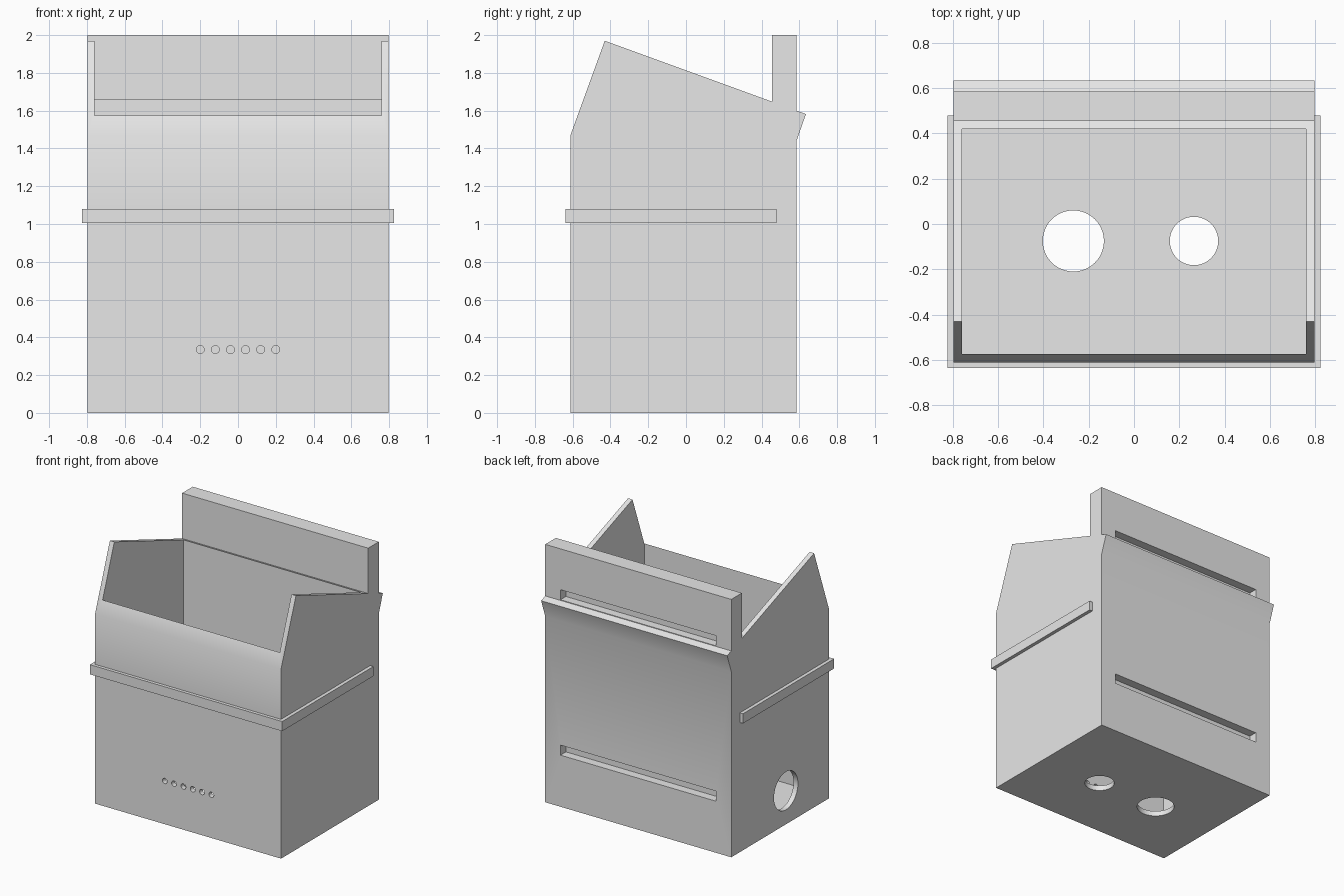
import bpy
import bmesh
from math import radians
from mathutils import Matrix, Vector

cube = bpy.data.objects.get("Cube")
if cube:
    bpy.data.objects.remove(cube, do_unlink=True)

grey = bpy.data.materials.new("plain grey")
grey.use_nodes = True
grey.diffuse_color = (0.8, 0.8, 0.8, 1)
grey.node_tree.nodes["Principled BSDF"].inputs["Base Color"].default_value = (0.8, 0.8, 0.8, 1)


def add_object(name, bm):
    bmesh.ops.recalc_face_normals(bm, faces=bm.faces)
    mesh = bpy.data.meshes.new(name)
    bm.to_mesh(mesh)
    bm.free()
    mesh.materials.append(grey)
    obj = bpy.data.objects.new(name, mesh)
    bpy.context.collection.objects.link(obj)
    return obj


def box(name, low, high):
    low, high = Vector(low), Vector(high)
    bm = bmesh.new()
    bmesh.ops.create_cube(bm, size=1, matrix=Matrix.Translation((low + high) / 2)
                          @ Matrix.Diagonal((*(high - low), 1)))
    return add_object(name, bm)


def cylinder(name, center, axis, radius, length, sides):
    turn = Vector(axis).to_track_quat("Z", "Y").to_matrix().to_4x4()
    bm = bmesh.new()
    bmesh.ops.create_cone(bm, cap_ends=True, segments=sides, radius1=radius,
                          radius2=radius, depth=length,
                          matrix=Matrix.Translation(center) @ turn)
    return add_object(name, bm)


def combine(target, tool, operation):
    """Apply a boolean and discard the tool object."""
    tool.hide_render = True
    mod = target.modifiers.new(tool.name, "BOOLEAN")
    mod.operation = operation
    mod.solver = "EXACT"
    mod.object = tool
    bpy.ops.object.select_all(action="DESELECT")
    bpy.context.view_layer.objects.active = target
    target.select_set(True)
    bpy.ops.object.modifier_apply(modifier=mod.name)
    bpy.data.objects.remove(tool, do_unlink=True)


# Housing: side profile (y, z) swept across the width
HALF, FRONT, BACK, WALL = 0.798, -0.612, 0.585, 0.038
profile = [(FRONT, 0), (FRONT, 1.47), (-0.43, 1.97), (0.455, 1.648), (0.455, 2),
           (BACK, 2), (BACK, 1.6), (0.635, 1.582), (BACK, 1.44), (BACK, 0)]
bm = bmesh.new()
side = bm.faces.new([bm.verts.new((-HALF, y, z)) for y, z in profile])
swept = bmesh.ops.extrude_face_region(bm, geom=[side])["geom"]
bmesh.ops.translate(bm, vec=(2 * HALF, 0, 0),
                    verts=[v for v in swept if isinstance(v, bmesh.types.BMVert)])
housing = add_object("housing", bm)

# Raised band round the front and sides
combine(housing, box("band", (-0.825, -0.637, 1.005), (0.825, 0.48, 1.08)), "UNION")

# Open-topped cavity
inner = HALF - WALL
combine(housing, box("cavity", (-inner, FRONT + WALL, 0.04), (inner, 0.42, 2.3)), "DIFFERENCE")

# Recessed slots in the back
for z in (0.4, 1.605):
    combine(housing, box("slot", (-0.667, BACK - 0.067, z), (0.667, 0.8, z + 0.078)), "DIFFERENCE")

# Floor openings and the opening in the right wall
combine(housing, cylinder("large_floor_hole", (-0.268, -0.075, 0), (0, 0, 1), 0.135, 0.2, 48), "DIFFERENCE")
combine(housing, cylinder("small_floor_hole", (0.265, -0.075, 0), (0, 0, 1), 0.107, 0.2, 48), "DIFFERENCE")
combine(housing, cylinder("side_hole", (-HALF, -0.085, 0.26), (1, 0, 0), 0.147, 0.2, 48), "DIFFERENCE")

# Row of small holes in the front
for i in range(6):
    combine(housing, cylinder("front_hole", (-0.2 + 0.08 * i, FRONT, 0.335), (0, 1, 0), 0.021, 0.2, 24),
            "DIFFERENCE")

bpy.ops.object.select_all(action="DESELECT")
housing.select_set(True)
bpy.context.view_layer.objects.active = housing
bpy.ops.object.shade_smooth_by_angle(angle=radians(30))
